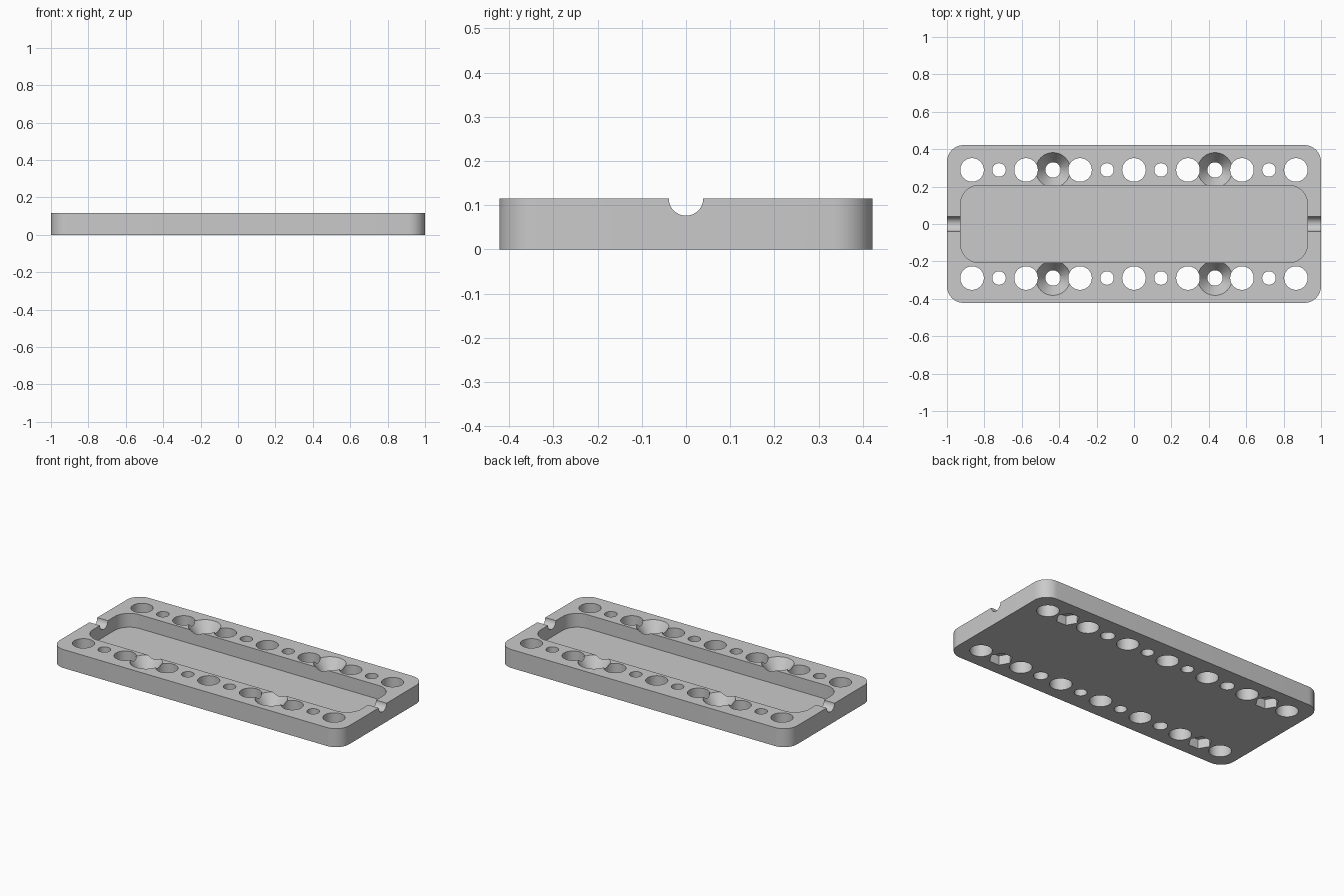
import bpy, bmesh, math
from mathutils import Matrix

cube = bpy.data.objects.get("Cube")
if cube:
    bpy.data.objects.remove(cube, do_unlink=True)

HEIGHT = 0.1154
FLOOR = 0.029
PITCH = 0.1443
ROW_Y = 0.289
OVER = 0.02

grey = bpy.data.materials.new("light_grey")
grey.use_nodes = True
colour = (0.59, 0.59, 0.59, 1)
grey.diffuse_color = colour
grey.node_tree.nodes["Principled BSDF"].inputs["Base Color"].default_value = colour


def make_object(name, bm):
    bmesh.ops.recalc_face_normals(bm, faces=bm.faces[:])
    mesh = bpy.data.meshes.new(name)
    bm.to_mesh(mesh)
    bm.free()
    mesh.materials.append(grey)
    obj = bpy.data.objects.new(name, mesh)
    bpy.context.collection.objects.link(obj)
    return obj


def rounded_block(name, half_x, half_y, radius, z0, z1, steps=12):
    """Rounded rectangle extruded from z0 to z1."""
    bm = bmesh.new()
    verts = []
    for corner, (sx, sy) in enumerate([(1, 1), (-1, 1), (-1, -1), (1, -1)]):
        for i in range(steps + 1):
            a = (corner + i / steps) * math.pi / 2
            verts.append(bm.verts.new((sx * (half_x - radius) + radius * math.cos(a),
                                       sy * (half_y - radius) + radius * math.sin(a), z0)))
    face = bm.faces.new(verts)
    top = bmesh.ops.extrude_face_region(bm, geom=[face])["geom"]
    bmesh.ops.translate(bm, vec=(0, 0, z1 - z0),
                        verts=[v for v in top if isinstance(v, bmesh.types.BMVert)])
    return make_object(name, bm)


def add_cone(bm, x, y, z0, z1, r0, r1, sides=48, turn=0):
    """Upright cylinder, cone or prism between two heights."""
    place = Matrix.Translation((x, y, (z0 + z1) / 2)) @ Matrix.Rotation(turn, 4, "Z")
    bmesh.ops.create_cone(bm, cap_ends=True, segments=sides, radius1=r0, radius2=r1,
                          depth=z1 - z0, matrix=place)


def cut(target, cutter):
    cutter.hide_render = True
    mod = target.modifiers.new(cutter.name, "BOOLEAN")
    mod.operation = "DIFFERENCE"
    mod.solver = "EXACT"
    mod.object = cutter
    bpy.context.view_layer.objects.active = target
    bpy.ops.object.modifier_apply(modifier=mod.name)
    bpy.data.objects.remove(cutter, do_unlink=True)


# Base plate and central tray
plate = rounded_block("mounting_plate", 1, 0.422, 0.09, 0, HEIGHT)
cut(plate, rounded_block("tray_cutter", 0.927, 0.207, 0.1, FLOOR, HEIGHT + OVER))

# Two rows of holes: large, small and countersunk, with nut pockets below
holes, sinks, nuts = bmesh.new(), bmesh.new(), bmesh.new()
for y in (-ROW_Y, ROW_Y):
    for i in range(-6, 7):
        x = i * PITCH
        radius = 0.063 if i % 2 == 0 else 0.041 if abs(i) == 3 else 0.036
        add_cone(holes, x, y, -OVER, HEIGHT + OVER, radius, radius)
        if abs(i) == 3:
            add_cone(sinks, x, y, HEIGHT - 0.09, HEIGHT + 0.015, 0.031, 0.103)
        if abs(i) == 5:
            add_cone(nuts, x, y, -OVER, 0.058, 0.0667, 0.0667, 6, math.pi / 6)
cut(plate, make_object("hole_cutter", holes))
cut(plate, make_object("countersink_cutter", sinks))
cut(plate, make_object("nut_pocket_cutter", nuts))

# Half-round cable notches in both ends
notch = bmesh.new()
for x in (-1, 1):
    bmesh.ops.create_cone(notch, cap_ends=True, segments=48, radius1=0.039, radius2=0.039,
                          depth=0.3, matrix=Matrix.Translation((x, 0, HEIGHT))
                          @ Matrix.Rotation(math.pi / 2, 4, "Y"))
cut(plate, make_object("notch_cutter", notch))

# Smooth curved walls, crisp edges
bpy.ops.object.select_all(action="DESELECT")
plate.select_set(True)
bpy.context.view_layer.objects.active = plate
bpy.ops.object.shade_smooth_by_angle(angle=math.radians(30))
